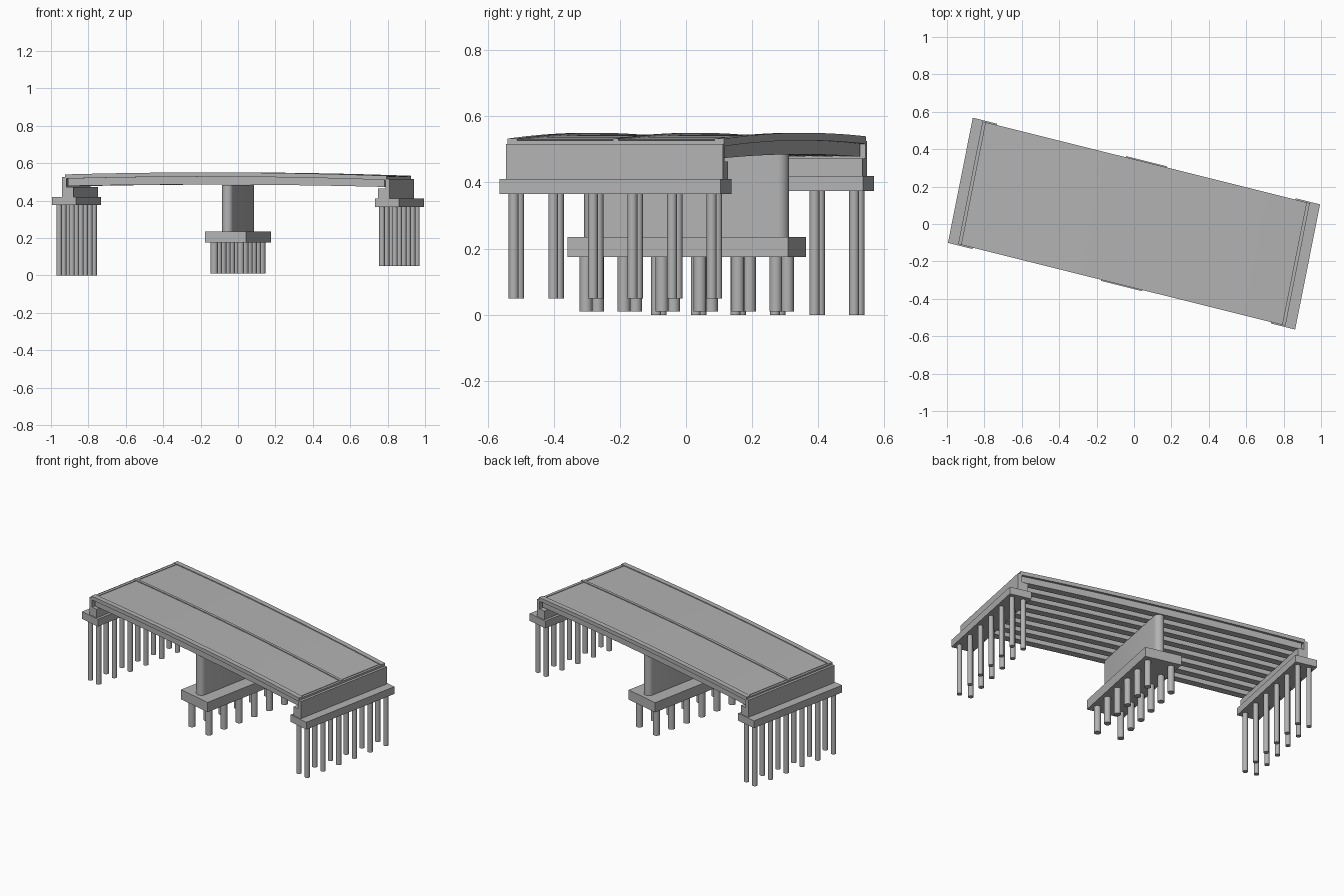
import bpy
import bmesh
from math import pi, cos, sin
from mathutils import Vector

cube = bpy.data.objects.get("Cube")
if cube:
    bpy.data.objects.remove(cube)

# One concrete colour throughout
concrete = bpy.data.materials.new("concrete_grey")
concrete.use_nodes = True
GREY = (0.45, 0.45, 0.45, 1)
concrete.diffuse_color = GREY
concrete.node_tree.nodes["Principled BSDF"].inputs["Base Color"].default_value = GREY

# Slightly skewed plan axes: U along the span, V across it
U = Vector((0.97, -0.242, 0))
V = Vector((0.195, 0.981, 0))


def place(u, v, z):
    return U * u + V * v + Vector((0, 0.002, z))


def finish(name, bm, smooth=False):
    bmesh.ops.recalc_face_normals(bm, faces=bm.faces)
    mesh = bpy.data.meshes.new(name)
    bm.to_mesh(mesh)
    bm.free()
    mesh.materials.append(concrete)
    obj = bpy.data.objects.new(name, mesh)
    bpy.context.collection.objects.link(obj)
    if smooth:
        bpy.context.view_layer.objects.active = obj
        obj.select_set(True)
        bpy.ops.object.shade_smooth_by_angle()
        obj.select_set(False)
    return obj


def prism(bm, outline, z0, z1):
    """Vertical prism over a plan outline of (u, v) points."""
    low = [bm.verts.new(place(u, v, z0)) for u, v in outline]
    high = [bm.verts.new(place(u, v, z1)) for u, v in outline]
    bm.faces.new(low)
    bm.faces.new(high)
    for i in range(len(low)):
        j = (i + 1) % len(low)
        bm.faces.new((low[i], low[j], high[j], high[i]))


def block(name, u0, u1, half_v, z0, z1):
    bm = bmesh.new()
    prism(bm, [(u0, -half_v), (u1, -half_v), (u1, half_v), (u0, half_v)], z0, z1)
    return finish(name, bm)


def arched(bm, u0, u1, v0, v1, bottom, top, steps=16):
    """Long strip whose bottom and top follow height functions of u."""
    rings = []
    for i in range(steps + 1):
        u = u0 + (u1 - u0) * i / steps
        corners = ((v0, bottom), (v1, bottom), (v1, top), (v0, top))
        rings.append([bm.verts.new(place(u, v, f(u))) for v, f in corners])
    for a, b in zip(rings, rings[1:]):
        for i in range(4):
            j = (i + 1) % 4
            bm.faces.new((a[i], a[j], b[j], b[i]))
    bm.faces.new(rings[0])
    bm.faces.new(rings[-1])


def piles(name, u_centre, row_gap, pitch, radius, z0, z1):
    """Two rows of six round piles."""
    bm = bmesh.new()
    for side in (-1, 1):
        for k in range(6):
            c = place(u_centre + side * row_gap / 2, (k - 2.5) * pitch, 0)
            r = bmesh.ops.create_cone(bm, cap_ends=True, segments=16, radius1=radius,
                                      radius2=radius, depth=z1 - z0)
            bmesh.ops.translate(bm, verts=r["verts"], vec=(c.x, c.y, (z0 + z1) / 2))
    finish(name, bm, True)


# Height curves of the deck
def deck_top(u):
    return 0.545 - 0.014 * (u / 0.885) ** 2 - 0.004 * u


def slab_bottom(u):
    return deck_top(u) - 0.018


def girder_bottom(u):
    return 0.485 - 0.010 * (u / 0.885) ** 2 - 0.003 * u


def curb_top(u):
    return deck_top(u) + 0.005


# Abutments: piles, cap, bearing stem and backwall
for name, s, lift, pile_foot in (("left", 1, 0, 0.05), ("right", -1, 0.01, 0.0)):
    cap = 0.365 + lift
    piles(name + "_abutment_piles", s * 0.89, 0.07, 0.122, 0.015, pile_foot, cap)
    block(name + "_abutment_cap", s * 0.823, s * 0.957, 0.341, cap, cap + 0.045)
    block(name + "_abutment_stem", s * 0.84, s * 0.902, 0.334, cap + 0.045, cap + 0.098)
    block(name + "_abutment_backwall", s * 0.879, s * 0.902, 0.334, cap + 0.098, cap + 0.151)

# Central pier with rounded wall ends
piles("pier_piles", 0, 0.145, 0.117, 0.0195, 0.01, 0.175)
block("pier_cap", -0.113, 0.113, 0.34, 0.175, 0.235)
R, REACH, N = 0.03, 0.285, 12
outline = [(R * cos(pi * i / N), REACH + R * sin(pi * i / N)) for i in range(N + 1)]
outline += [(-u, -v) for u, v in outline]
bm = bmesh.new()
prism(bm, outline, 0.235, 0.484)
finish("pier_wall", bm, True)

# Girders under the deck
bm = bmesh.new()
for k in range(8):
    v = (k - 3.5) * 0.085
    arched(bm, -0.872, 0.872, v - 0.022, v + 0.022, girder_bottom, slab_bottom)
finish("girders", bm)

# Deck slab, edge curbs and median
bm = bmesh.new()
arched(bm, -0.886, 0.886, -0.334, 0.334, slab_bottom, deck_top)
finish("deck_slab", bm)
bm = bmesh.new()
for v0, v1 in ((-0.334, -0.304), (0.304, 0.334), (-0.008, 0.008)):
    arched(bm, -0.886, 0.886, v0, v1, deck_top, curb_top)
finish("curbs_and_median", bm)

# Expansion joint strips across both ends
for name, s in (("left", 1), ("right", -1)):
    bm = bmesh.new()
    arched(bm, s * 0.862, s * 0.872, -0.304, 0.304, deck_top,
           lambda u: deck_top(u) + 0.003, 1)
    finish(name + "_expansion_joint", bm)
